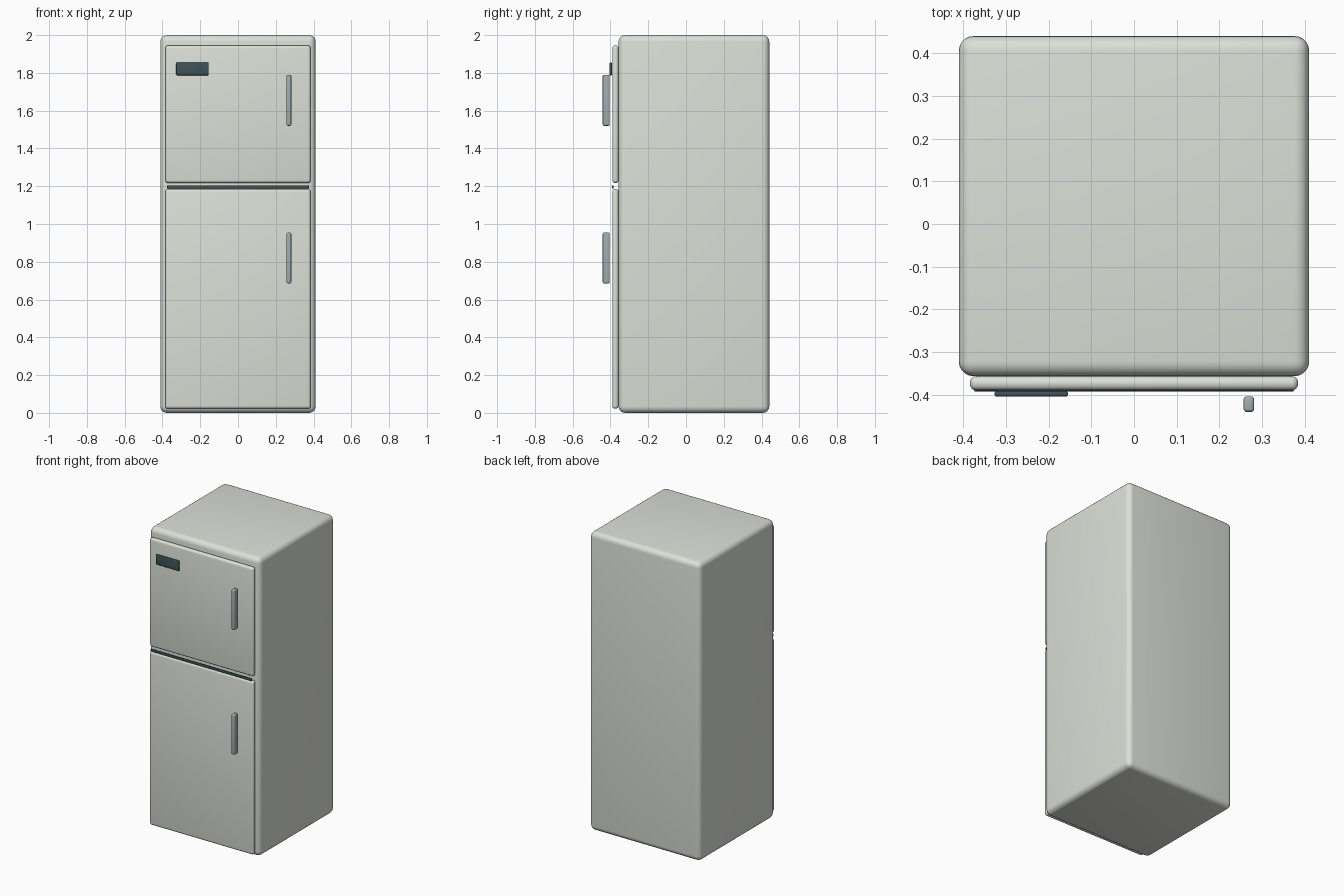
import bpy, math

if "Cube" in bpy.data.objects:
    bpy.data.objects.remove(bpy.data.objects["Cube"])


def material(name, rgb):
    m = bpy.data.materials.new(name)
    m.diffuse_color = (*rgb, 1)
    m.use_nodes = True
    m.node_tree.nodes["Principled BSDF"].inputs["Base Color"].default_value = m.diffuse_color
    return m


ENAMEL = material("enamel", (0.72, 0.75, 0.69))
METAL = material("metal", (0.36, 0.42, 0.43))
DARK = material("dark", (0.05, 0.085, 0.095))


def rounded_box(name, xs, ys, zs, radius, mat, segments=4):
    """Box between the given limits with rounded edges."""
    lims = (xs, ys, zs)
    bpy.ops.mesh.primitive_cube_add(size=1, location=[(a + b) / 2 for a, b in lims])
    ob = bpy.context.object
    ob.name = name
    ob.scale = [b - a for a, b in lims]
    bpy.ops.object.transform_apply(location=False, rotation=False, scale=True)
    bevel = ob.modifiers.new("rounding", 'BEVEL')
    bevel.width = radius
    bevel.segments = segments
    bpy.ops.object.modifier_apply(modifier=bevel.name)
    bpy.ops.object.shade_smooth_by_angle(angle=math.radians(35))
    ob.data.materials.append(mat)
    return ob


# Cabinet
rounded_box("cabinet", (-0.411, 0.411), (-0.357, 0.441), (0, 2), 0.035, ENAMEL, 5)

# Doors, each with a vertical bar handle
for name, door_z, handle_z in (("freezer", (1.217, 1.945), (1.52, 1.79)),
                               ("fridge", (0.022, 1.185), (0.685, 0.955))):
    rounded_box(name + "_door", (-0.385, 0.385), (-0.39, -0.357), door_z, 0.015, ENAMEL)
    rounded_box(name + "_handle", (0.257, 0.282), (-0.441, -0.404), handle_z, 0.008, METAL)

# Dark seal strip between the doors
rounded_box("door_seal", (-0.375, 0.375), (-0.393, -0.384), (1.188, 1.205), 0.003, DARK, 2)

# Control panel
rounded_box("control_panel", (-0.327, -0.155), (-0.405, -0.392), (1.787, 1.855), 0.005, DARK, 3)
